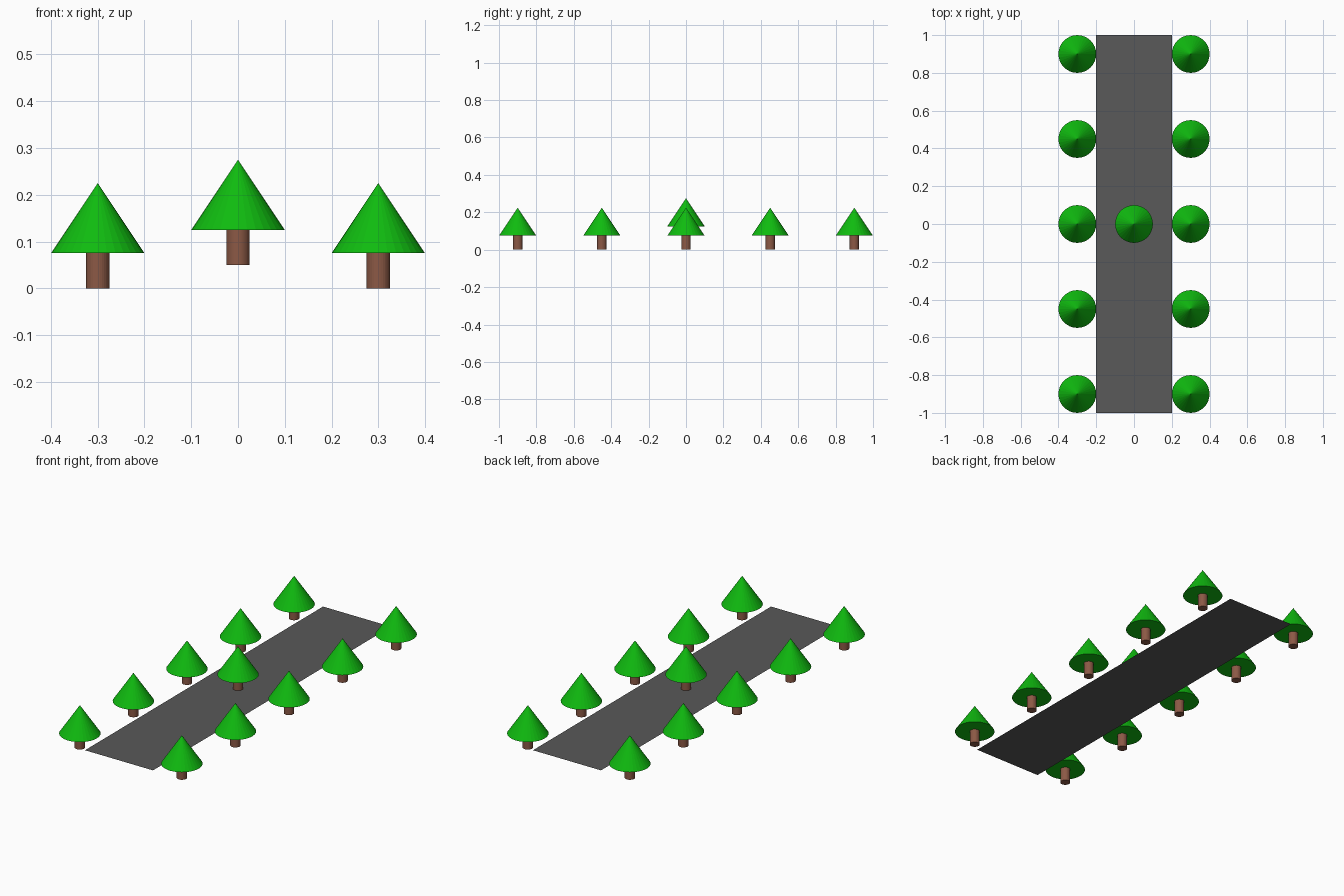
import bpy

if "Cube" in bpy.data.objects:
    bpy.data.objects.remove(bpy.data.objects["Cube"])


def material(name, rgb):
    m = bpy.data.materials.new(name)
    m.diffuse_color = (*rgb, 1)
    m.use_nodes = True
    m.node_tree.nodes["Principled BSDF"].inputs["Base Color"].default_value = m.diffuse_color
    return m


GREEN = material("foliage_green", (0.005, 0.5, 0.005))
BROWN = material("bark_brown", (0.26, 0.1, 0.06))
ASPHALT = material("asphalt", (0.1, 0.1, 0.1))


def finish(name, mat):
    ob = bpy.context.object
    ob.name = name
    ob.data.materials.append(mat)
    return ob


def tree(name, x, y, z):
    # Trunk reaches slightly into the foliage cone
    bpy.ops.mesh.primitive_cylinder_add(vertices=32, radius=0.025, depth=0.1,
                                        location=(x, y, z + 0.05))
    finish(name + "_trunk", BROWN)
    bpy.ops.mesh.primitive_cone_add(vertices=32, radius1=0.1, radius2=0, depth=0.15,
                                    location=(x, y, z + 0.15))
    finish(name + "_foliage", GREEN)


# Road: a thin sheet raised just above the tree bases
ROAD_Z = 0.05
bpy.ops.mesh.primitive_plane_add(size=1, location=(0, 0, ROAD_Z))
road = finish("road", ASPHALT)
for v in road.data.vertices:
    v.co.x *= 0.4
    v.co.y *= 2.0

# Rows of trees along both sides
for side, x in (("left", -0.3), ("right", 0.3)):
    for i in range(5):
        tree(f"{side}_tree_{i + 1}", x, -0.9 + 0.45 * i, 0)

# Single tree standing on the road
tree("middle_tree", 0, 0, ROAD_Z)
